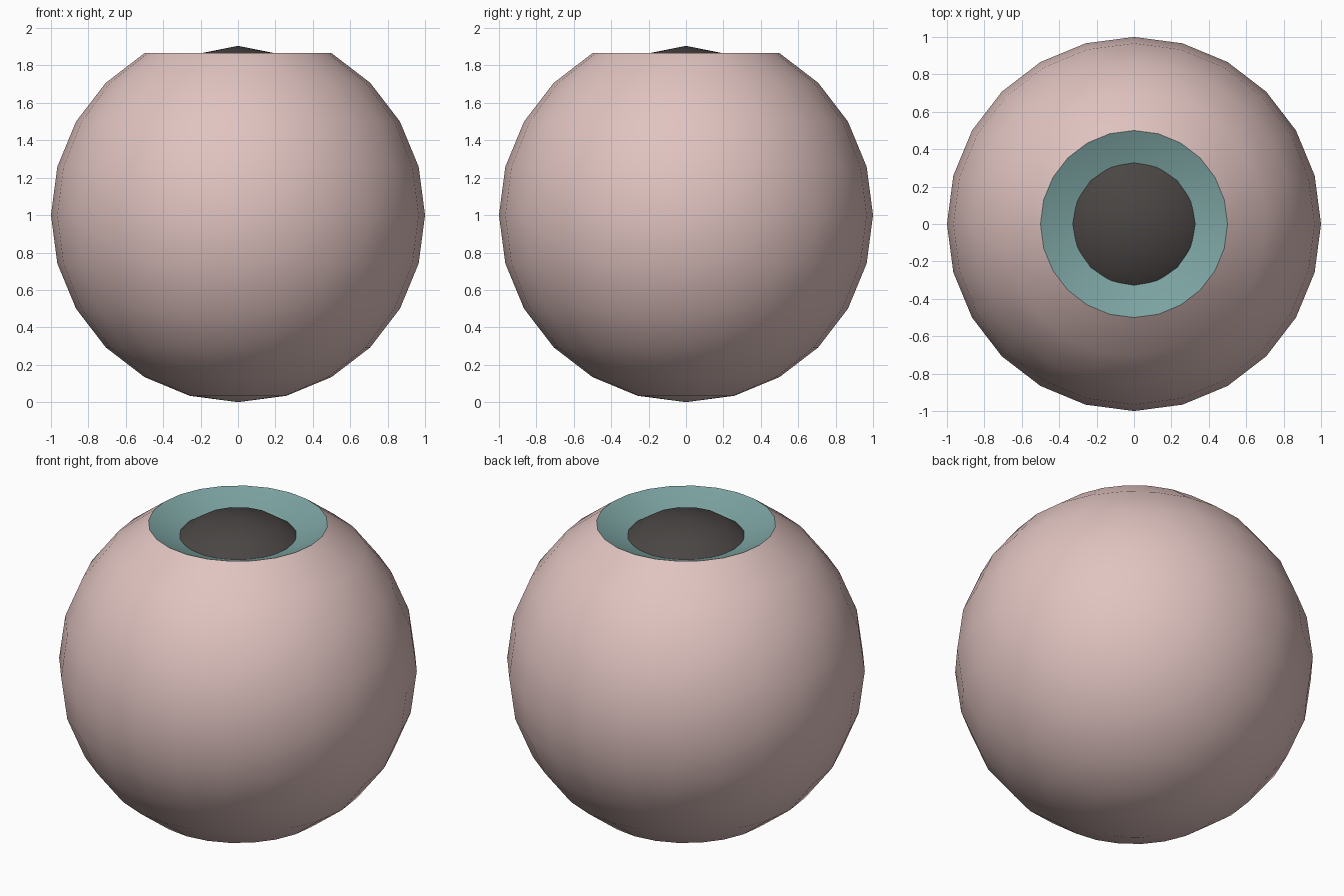
import bpy
import bmesh
from math import cos, radians

cube = bpy.data.objects.get("Cube")
if cube:
    bpy.data.objects.remove(cube, do_unlink=True)


def material(name, colour):
    mat = bpy.data.materials.new(name)
    mat.use_nodes = True
    mat.diffuse_color = (*colour, 1)
    mat.node_tree.nodes["Principled BSDF"].inputs["Base Color"].default_value = (*colour, 1)
    return mat


def sphere(name, segments, radius, height, mats, shape=None):
    """Smooth UV sphere; shape may edit the mesh before it is stored."""
    bm = bmesh.new()
    bmesh.ops.create_uvsphere(bm, u_segments=segments, v_segments=segments // 2, radius=radius)
    if shape:
        shape(bm)
    mesh = bpy.data.meshes.new(name)
    bm.to_mesh(mesh)
    bm.free()
    obj = bpy.data.objects.new(name, mesh)
    bpy.context.collection.objects.link(obj)
    obj.location.z = height
    for mat in mats:
        mesh.materials.append(mat)
    bpy.ops.object.select_all(action='DESELECT')
    obj.select_set(True)
    bpy.context.view_layer.objects.active = obj
    bpy.ops.object.shade_smooth_by_angle(angle=radians(30))
    return obj


def dish_iris(bm):
    """Mirror the top cap inwards to form the concave iris."""
    rim = cos(radians(30))
    for face in bm.faces:
        face.material_index = int(face.calc_center_median().z > rim)
    for vert in bm.verts:
        if vert.co.z > rim:
            vert.co.z = 2 * rim - vert.co.z


white = material("pale pink white", (0.75, 0.55, 0.53))
teal = material("iris teal", (0.20, 0.37, 0.36))
dark = material("pupil charcoal", (0.068, 0.060, 0.057))

# Eyeball with recessed iris, and a domed pupil rising through it
sphere("eyeball", 24, 1.0, 1.0, [white, teal], dish_iris)
sphere("pupil", 16, 0.605, 1.3, [dark])
